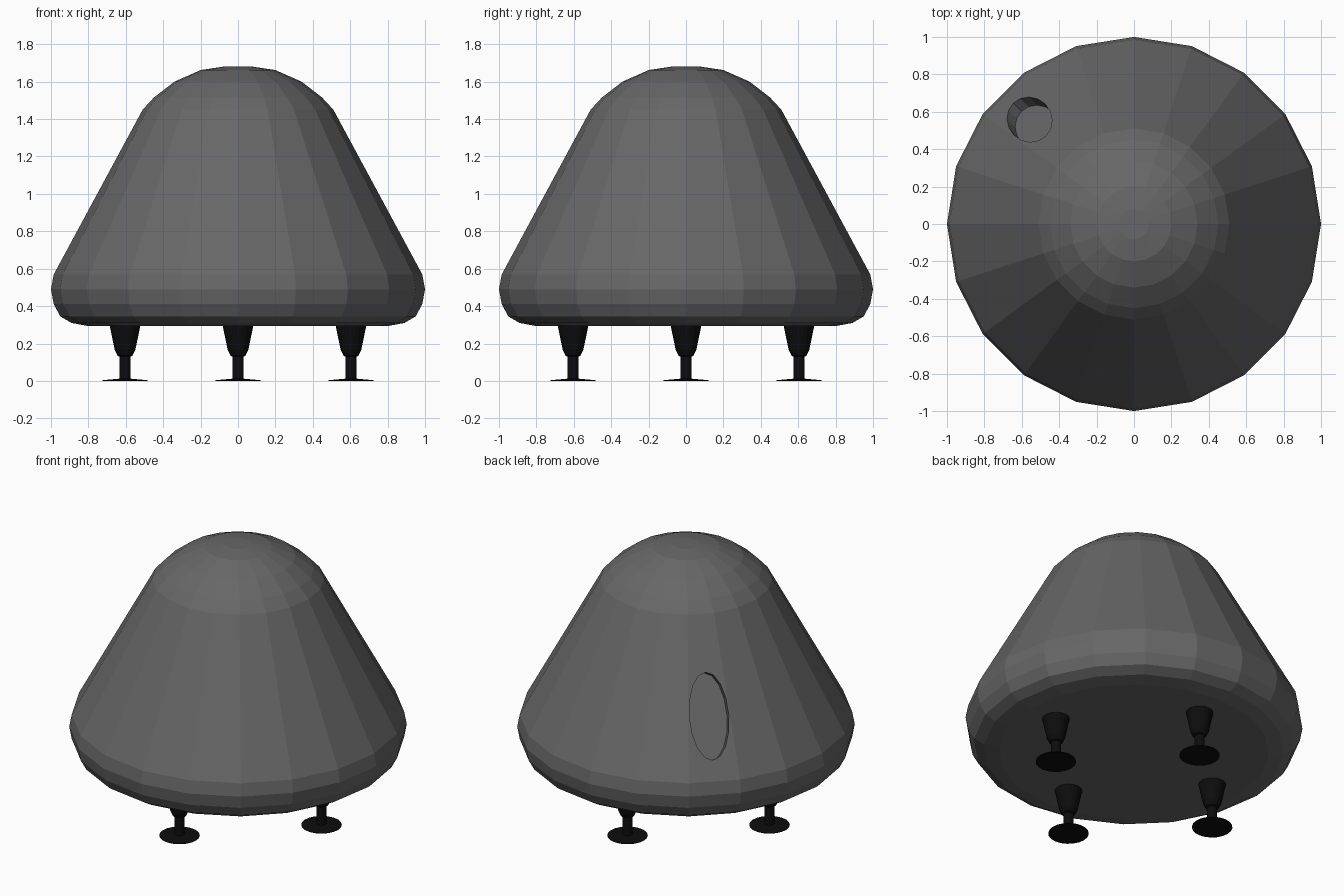
import bpy, bmesh, math
from mathutils import Matrix, Vector

if "Cube" in bpy.data.objects:
    bpy.data.objects.remove(bpy.data.objects["Cube"])


def material(name, c):
    m = bpy.data.materials.new(name)
    m.diffuse_color = (c, c, c, 1)
    m.use_nodes = True
    m.node_tree.nodes["Principled BSDF"].inputs["Base Color"].default_value = m.diffuse_color
    return m


GREY = material("dark grey shell", 0.135)
BLACK = material("black legs", 0.004)


def finish(bm, name, mat):
    bmesh.ops.recalc_face_normals(bm, faces=bm.faces)
    me = bpy.data.meshes.new(name)
    bm.to_mesh(me)
    bm.free()
    me.materials.append(mat)
    ob = bpy.data.objects.new(name, me)
    bpy.context.collection.objects.link(ob)
    return ob


def lathe(name, profile, sides, mat, at=(0, 0, 0)):
    """Closed turned shape from (radius, z) points, bottom to top."""
    bm = bmesh.new()
    rings = []
    for r, z in profile:
        rings.append([bm.verts.new((at[0] + r * math.cos(2 * math.pi * i / sides),
                                    at[1] + r * math.sin(2 * math.pi * i / sides),
                                    at[2] + z)) for i in range(sides)])
    for a, b in zip(rings, rings[1:]):
        for i in range(sides):
            j = (i + 1) % sides
            bm.faces.new((a[i], a[j], b[j], b[i]))
    bm.faces.new(rings[0][::-1])
    bm.faces.new(rings[-1])
    return finish(bm, name, mat)


# Shell: rounded cone with 20 flat sides
shell = lathe("shell", [(0.80, 0.293), (0.89, 0.31), (0.95, 0.345), (0.985, 0.41),
                        (1.0, 0.49), (0.985, 0.57), (0.51, 1.45), (0.45, 1.515),
                        (0.34, 1.60), (0.20, 1.662), (0.08, 1.68)], 20, GREY)

# Oval recess in the back left side, square to the sloping face
az = math.radians(135)
out = Vector((math.cos(az), math.sin(az), 0))
slope = (out * -0.469 + Vector((0, 0, 0.88))).normalized()
side = Vector((-math.sin(az), math.cos(az), 0))
normal = side.cross(slope).normalized()
if normal.dot(out) < 0:
    normal.negate()
centre = out * 0.79 + Vector((0, 0, 0.913))
depth, proud = 0.07, 0.1
frame = Matrix((side, slope, normal)).transposed().to_4x4()
frame.translation = centre + normal * (proud - depth) / 2
bm = bmesh.new()
bmesh.ops.create_cone(bm, cap_ends=True, segments=16, radius1=1, radius2=1, depth=depth + proud,
                      matrix=frame @ Matrix.Diagonal((0.118, 0.262, 1, 1)))
cutter = finish(bm, "recess_cutter", GREY)
cutter.hide_render = True
mod = shell.modifiers.new("recess", 'BOOLEAN')
mod.operation = 'DIFFERENCE'
mod.solver = 'EXACT'
mod.object = cutter
bpy.context.view_layer.objects.active = shell
bpy.ops.object.modifier_apply(modifier=mod.name)
bpy.data.objects.remove(cutter)

# Four legs, each a foot plate, a rod and a tapered socket
LEG = [(0.12, 0.0), (0.12, 0.004), (0.03, 0.012), (0.03, 0.13), (0.04, 0.135),
       (0.055, 0.165), (0.082, 0.296)]
for name, x, y in (("right", 0.604, 0), ("back", 0, 0.604),
                   ("left", -0.604, 0), ("front", 0, -0.604)):
    lathe(name + "_leg", LEG, 20, BLACK, (x, y, 0))
